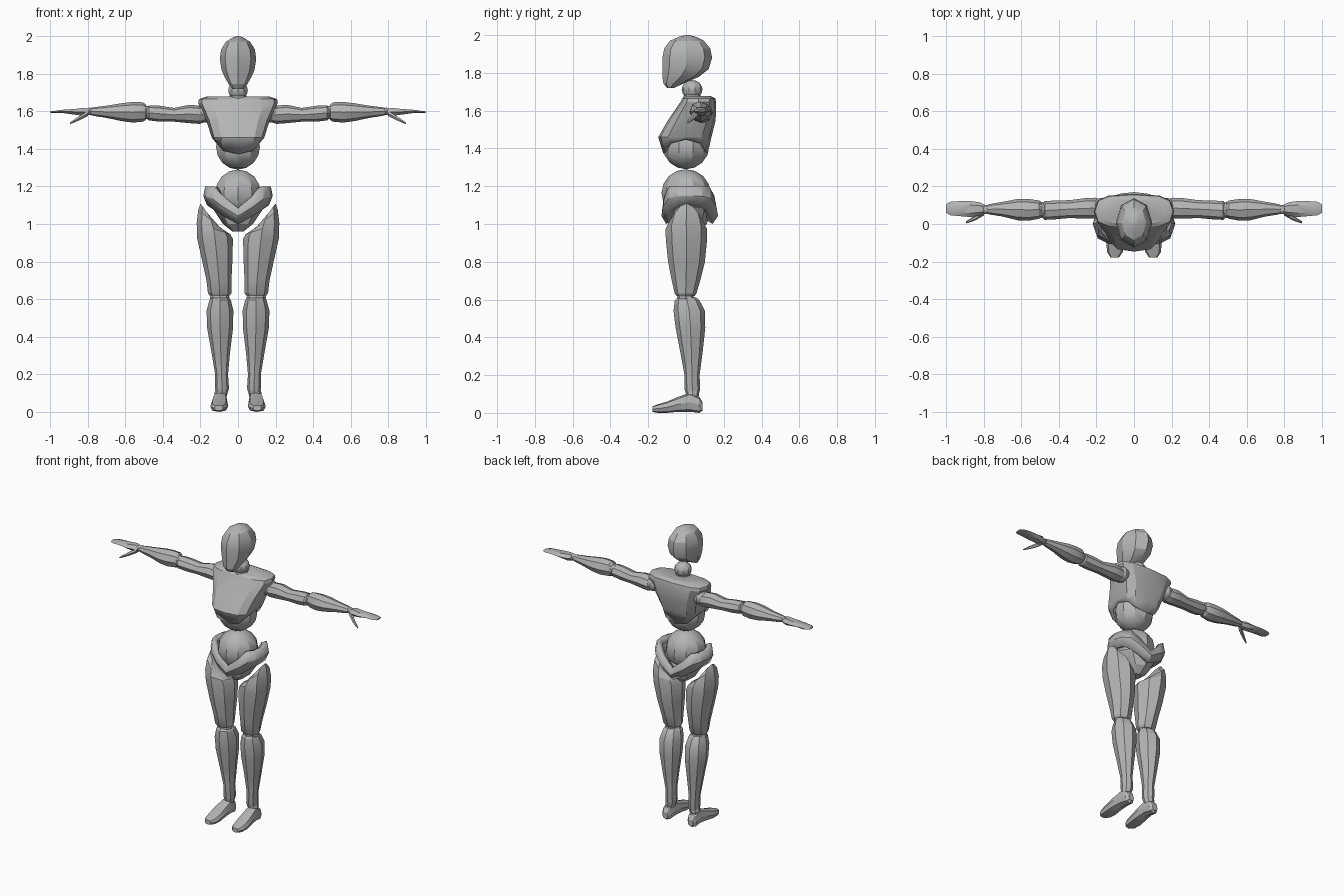
import bpy, bmesh, math
from mathutils import Vector

grey = bpy.data.materials.new("mannequin grey")
grey.diffuse_color = (0.46, 0.46, 0.46, 1)


def finish(name, bm, shell=0):
    bmesh.ops.recalc_face_normals(bm, faces=bm.faces)
    me = bpy.data.meshes.new(name)
    bm.to_mesh(me)
    bm.free()
    me.materials.append(grey)
    ob = bpy.data.objects.new(name, me)
    bpy.context.collection.objects.link(ob)
    if shell:
        mod = ob.modifiers.new("thickness", 'SOLIDIFY')
        mod.thickness = shell
        mod.offset = -1
    bpy.ops.object.select_all(action='DESELECT')
    ob.select_set(True)
    bpy.context.view_layer.objects.active = ob
    bpy.ops.object.shade_smooth_by_angle(angle=math.radians(25))
    return ob


def loft(name, rings, axis='z', side=1, sides=8, square=1.0, top=True, bottom=True,
         lift=None, shell=0):
    """Rings: (position, a min, a max, b min, b max[, tilt along a]).
    Axis z: a=x, b=y. Axis x: a=y, b=z. Axis y: a=x, b=z. Side mirrors x."""
    bm = bmesh.new()
    loops = []
    for i, r in enumerate(rings):
        p, a0, a1, b0, b1 = r[:5]
        tilt = r[5] if len(r) > 5 else 0
        loop = []
        for k in range(sides):
            t = 2 * math.pi * k / sides
            c, s = math.cos(t), math.sin(t)
            u = math.copysign(abs(c) ** square, c) if abs(c) > 1e-6 else 0
            v = math.copysign(abs(s) ** square, s) if abs(s) > 1e-6 else 0
            a = (a0 + a1) / 2 + u * (a1 - a0) / 2
            b = (b0 + b1) / 2 + v * (b1 - b0) / 2
            q = p + tilt * u + (lift(i, c, s) if lift else 0)
            co = {'z': (a, b, q), 'x': (q, a, b), 'y': (a, q, b)}[axis]
            loop.append(bm.verts.new((co[0] * side, co[1], co[2])))
        loops.append(loop)
    for l0, l1 in zip(loops, loops[1:]):
        for k in range(sides):
            j = (k + 1) % sides
            bm.faces.new((l0[k], l0[j], l1[j], l1[k]))
    if bottom:
        bm.faces.new(loops[0])
    if top:
        bm.faces.new(loops[-1])
    return finish(name, bm, shell)


def ball(name, center, radii, seg=10, rows=8):
    bm = bmesh.new()
    bmesh.ops.create_uvsphere(bm, u_segments=seg, v_segments=rows, radius=1)
    for v in bm.verts:
        v.co = Vector(center) + Vector([v.co[i] * radii[i] for i in range(3)])
    return finish(name, bm)


# Head: egg with a flat face and a low chin
loft("head", [
    (1.72, -.03, .03, -.10, -.065), (1.745, -.05, .05, -.12, -.01),
    (1.78, -.07, .07, -.125, .07), (1.82, -.088, .088, -.125, .12),
    (1.88, -.097, .097, -.125, .138), (1.93, -.09, .09, -.115, .128),
    (1.97, -.065, .065, -.085, .095), (1.992, -.03, .03, -.035, .05),
    (2.0, -.008, .008, 0, .015)])

# Neck
ball("neck_ball", (0, .032, 1.712), (.055, .055, .05))
loft("neck_base", [(1.64, -.06, .06, -.025, .09), (1.685, -.045, .045, -.01, .075)])

# Chest shell, open below, with its rim arched over the flanks
loft("chest_shell", [
    (1.372, -.125, .125, -.12, .115), (1.46, -.14, .14, -.147, .135),
    (1.55, -.168, .168, -.095, .157), (1.645, -.212, .212, -.03, .16),
    (1.665, -.208, .208, -.02, .155), (1.678, -.17, .17, 0, .13)],
    sides=12, square=.65, bottom=False, shell=.014,
    lift=lambda i, c, s: .075 * c * c if i == 0 else 0)

# Waist
ball("abdomen", (0, 0, 1.41), (.123, .122, .12))
ball("pelvis_ball", (0, 0, 1.163), (.128, .13, .127))

# Hip girdle: a band dipping to a V at front and back
def girdle_edge(i, c, s):
    w = abs(c)
    low = 1.0 + .10 * w
    high = min(1.2, 1.085 + .165 * w)
    return low + (high - low) * i / 2

loft("hip_girdle", [
    (0, -.165, .165, -.105, .14), (0, -.185, .185, -.13, .17),
    (0, -.175, .175, -.125, .16)],
    sides=16, square=.85, top=False, bottom=False, shell=.035, lift=girdle_edge)
loft("crotch_block", [
    (.96, -.03, .03, -.04, .06), (1.0, -.08, .08, -.08, .11),
    (1.09, -.14, .14, -.105, .135)])

for side, word in ((1, "left"), (-1, "right")):
    # Arm, stretched sideways
    def arm(part, rings, **kw):
        loft(word + "_" + part, rings, axis='x', side=side, **kw)
    ball(word + "_shoulder_ball", (side * .175, .085, 1.59), (.05, .055, .05))
    arm("upper_arm", [
        (.17, .04, .125, 1.545, 1.61), (.205, .03, .14, 1.533, 1.63),
        (.26, .028, .138, 1.537, 1.635), (.34, .032, .127, 1.545, 1.618),
        (.42, .025, .125, 1.545, 1.63), (.475, .022, .122, 1.552, 1.632),
        (.488, .035, .11, 1.565, 1.62)])
    ball(word + "_elbow", (side * .49, .075, 1.595), (.03, .042, .036), 8, 6)
    arm("forearm", [
        (.49, .035, .115, 1.555, 1.635), (.505, .028, .125, 1.545, 1.648),
        (.56, .018, .133, 1.54, 1.65), (.62, .02, .133, 1.548, 1.643),
        (.70, .04, .118, 1.565, 1.63), (.765, .05, .107, 1.575, 1.622),
        (.785, .055, .1, 1.58, 1.618)])
    ball(word + "_wrist", (side * .79, .077, 1.6), (.022, .024, .02), 8, 6)
    arm("hand", [
        (.79, .055, .1, 1.578, 1.615), (.82, .045, .115, 1.572, 1.622),
        (.87, .037, .122, 1.58, 1.615), (.93, .042, .122, 1.589, 1.61),
        (.98, .047, .118, 1.591, 1.603), (1.0, .06, .105, 1.592, 1.6)], sides=6)
    arm("thumb", [
        (.80, .045, .08, 1.572, 1.605), (.84, .022, .05, 1.552, 1.58),
        (.87, .01, .03, 1.54, 1.56), (.895, .003, .014, 1.531, 1.54)], sides=6)

    # Leg; the thigh top slopes up toward the hip
    def leg(part, rings, **kw):
        loft(word + "_" + part, rings, side=side, **kw)
    leg("thigh", [
        (.618, .045, .15, -.05, .045), (.632, .035, .16, -.06, .055),
        (.70, .035, .168, -.075, .075), (.80, .03, .19, -.095, .1),
        (.92, .027, .217, -.107, .112), (.975, .04, .22, -.108, .11, .03),
        (1.02, .075, .212, -.085, .09, .055), (1.055, .12, .2, -.045, .05, .055)])
    ball(word + "_knee", (side * .097, -.003, .61), (.052, .045, .045), 8, 6)
    leg("shin", [
        (.1, .055, .118, .0, .068), (.125, .048, .122, -.008, .075),
        (.2, .053, .122, -.008, .072), (.32, .042, .142, -.03, .088),
        (.45, .026, .165, -.055, .102), (.54, .025, .167, -.066, .1),
        (.595, .038, .152, -.06, .072), (.61, .05, .145, -.045, .055)])
    ball(word + "_ankle", (side * .09, .035, .1), (.035, .035, .035), 8, 6)
    # Foot, lofted from heel to toe
    loft(word + "_foot", [
        (.088, .075, .115, .012, .055), (.07, .062, .128, 0, .085),
        (.02, .057, .132, .006, .108), (-.04, .055, .142, .006, .085),
        (-.1, .053, .148, 0, .06), (-.15, .06, .143, 0, .045),
        (-.178, .08, .125, .006, .035)], axis='y', side=side, square=.75)
